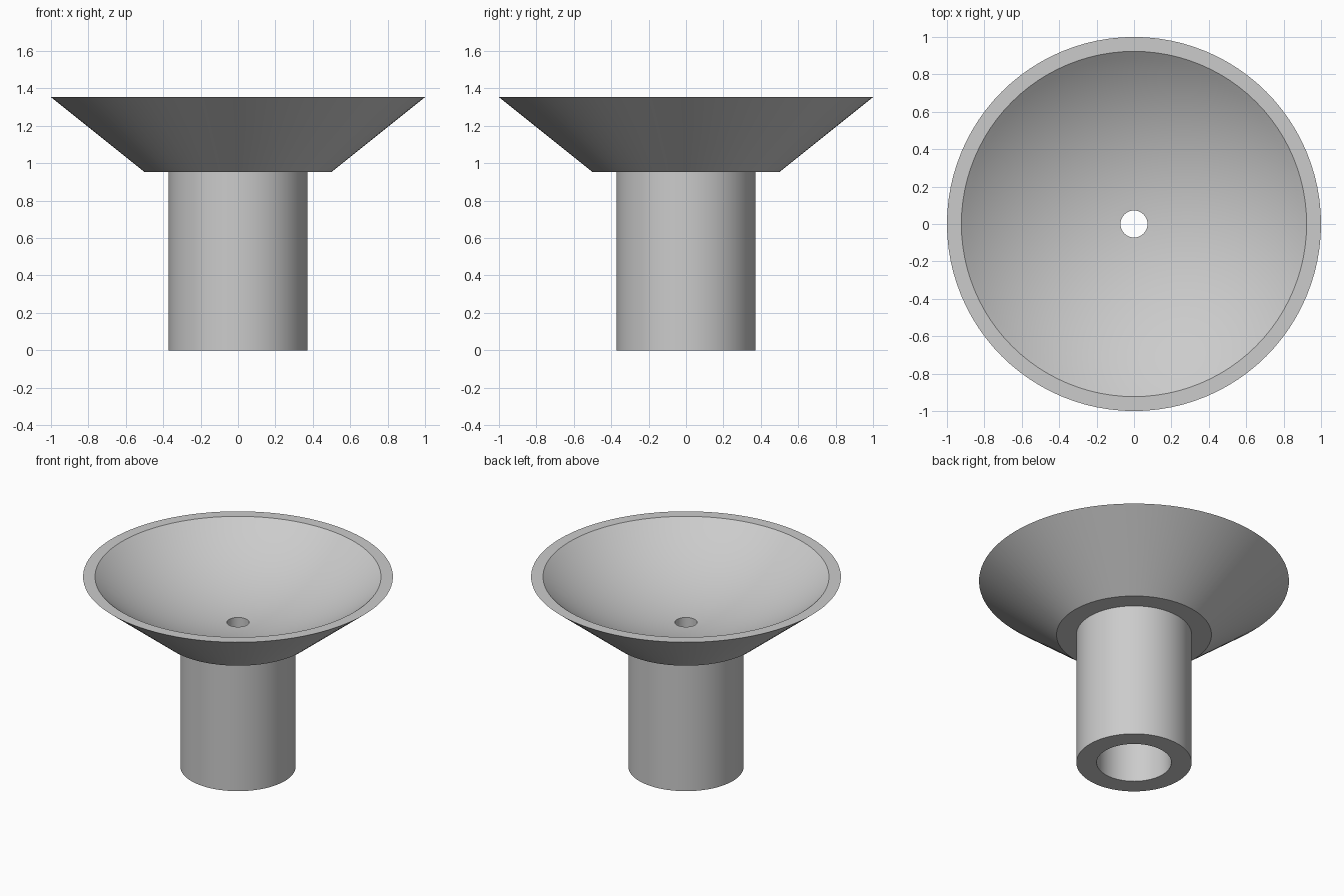
import bpy, bmesh, math

if "Cube" in bpy.data.objects:
    bpy.data.objects.remove(bpy.data.objects["Cube"])

SEGMENTS = 96

grey = bpy.data.materials.new("light grey")
grey.diffuse_color = (0.6, 0.6, 0.6, 1)
grey.use_nodes = True
grey.node_tree.nodes["Principled BSDF"].inputs["Base Color"].default_value = grey.diffuse_color


def lathe(name, profile):
    """Revolve a closed (radius, height) profile around the z axis."""
    bm = bmesh.new()
    rings = []
    for i in range(SEGMENTS):
        a = 2 * math.pi * i / SEGMENTS
        rings.append([bm.verts.new((r * math.cos(a), r * math.sin(a), z)) for r, z in profile])
    n = len(profile)
    for i in range(SEGMENTS):
        here, nxt = rings[i], rings[(i + 1) % SEGMENTS]
        for j in range(n):
            k = (j + 1) % n
            bm.faces.new((here[j], nxt[j], nxt[k], here[k]))
    bmesh.ops.recalc_face_normals(bm, faces=bm.faces)
    mesh = bpy.data.meshes.new(name)
    bm.to_mesh(mesh)
    bm.free()
    mesh.materials.append(grey)
    obj = bpy.data.objects.new(name, mesh)
    bpy.context.collection.objects.link(obj)
    bpy.ops.object.select_all(action='DESELECT')
    obj.select_set(True)
    bpy.context.view_layer.objects.active = obj
    bpy.ops.object.shade_smooth_by_angle(angle=math.radians(25))
    return obj


BASE_Z, RIM_Z = 0.953, 1.353
RIM_R, HOLE_R, DEPTH = 0.923, 0.072, 0.325

# Pedestal: thick hollow tube
lathe("pedestal", [(0.372, 0), (0.372, BASE_Z), (0.241, BASE_Z), (0.241, 0)])

# Basin: conical outside, spherical inside, drain hole through the bottom
sphere_r = (RIM_R ** 2 + DEPTH ** 2) / (2 * DEPTH)
centre_z = RIM_Z - DEPTH + sphere_r
start, end = math.asin(RIM_R / sphere_r), math.asin(HOLE_R / sphere_r)
STEPS = 20
inside = []
for s in range(STEPS + 1):
    t = start + (end - start) * s / STEPS
    inside.append((sphere_r * math.sin(t), centre_z - sphere_r * math.cos(t)))
lathe("basin", [(HOLE_R, BASE_Z), (0.5, BASE_Z), (1.0, RIM_Z)] + inside)
